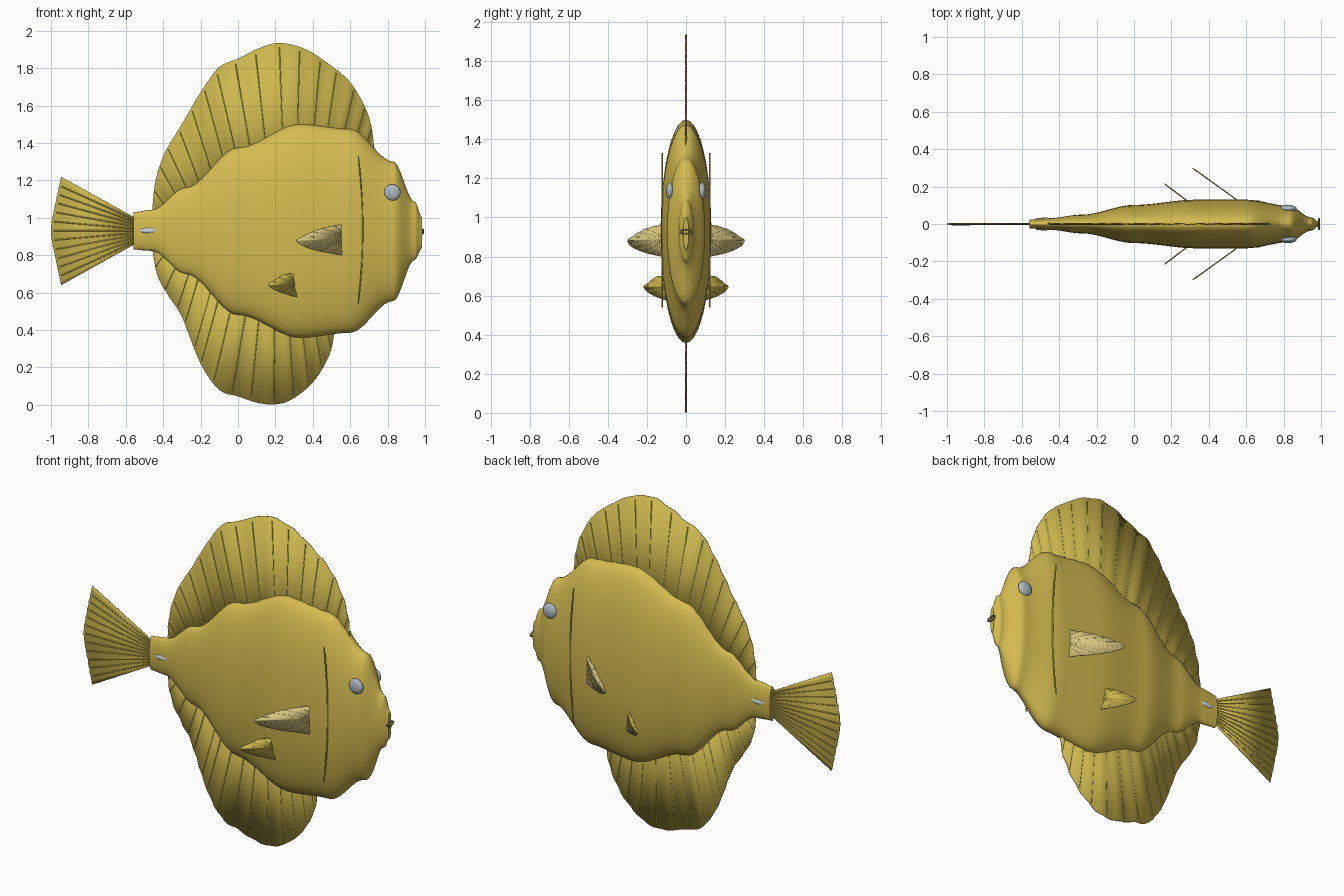
import bpy, bmesh, math
from mathutils import Vector

if "Cube" in bpy.data.objects:
    bpy.data.objects.remove(bpy.data.objects["Cube"])


def material(name, rgb):
    m = bpy.data.materials.new(name)
    m.diffuse_color = (*rgb, 1)
    m.use_nodes = True
    m.node_tree.nodes["Principled BSDF"].inputs["Base Color"].default_value = m.diffuse_color
    return m


BODY = material("golden yellow", (0.66, 0.50, 0.08))
FIN = material("fin yellow", (0.61, 0.48, 0.075))
PALE = material("pale fin yellow", (0.72, 0.60, 0.23))
LINE = material("dark olive", (0.20, 0.15, 0.03))
EYE = material("pale grey blue", (0.42, 0.50, 0.54))
SPINE = material("pale spine", (0.62, 0.70, 0.72))


def finish(name, bm, mat, angle=40):
    bmesh.ops.recalc_face_normals(bm, faces=bm.faces)
    me = bpy.data.meshes.new(name)
    bm.to_mesh(me)
    bm.free()
    ob = bpy.data.objects.new(name, me)
    bpy.context.collection.objects.link(ob)
    me.materials.append(mat)
    bpy.ops.object.select_all(action='DESELECT')
    ob.select_set(True)
    bpy.context.view_layer.objects.active = ob
    bpy.ops.object.shade_smooth_by_angle(angle=math.radians(angle))
    return ob


def tubes(name, paths, radius, mat, cyclic=False):
    cu = bpy.data.curves.new(name, 'CURVE')
    cu.dimensions = '3D'
    cu.bevel_depth = radius
    cu.bevel_resolution = 1
    cu.use_fill_caps = True
    for path in paths:
        sp = cu.splines.new('POLY')
        sp.points.add(len(path) - 1)
        sp.use_cyclic_u = cyclic
        for p, co in zip(sp.points, path):
            p.co = (*co, 1)
    ob = bpy.data.objects.new(name, cu)
    bpy.context.collection.objects.link(ob)
    cu.materials.append(mat)


def spline(pts, n):
    """Catmull-Rom through 2D points, n steps per span."""
    p = [Vector(a) for a in pts]
    p = [2 * p[0] - p[1]] + p + [2 * p[-1] - p[-2]]
    out = []
    for i in range(1, len(p) - 2):
        a, b, c, d = p[i - 1:i + 3]
        for k in range(n):
            t = k / n
            out.append(0.5 * (2 * b + (c - a) * t + (2 * a - 5 * b + 4 * c - d) * t * t
                              + (3 * b - a - 3 * c + d) * t ** 3))
    return out + [p[-2]]


def fin(name, outline, base0, base1, mat, rays, place, ripple=0.004, ray_r=0.0035):
    """Rippled membrane ruled from a base line to a curved edge, plus thin rays."""
    edge = spline(outline, 6)
    length = [0]
    for a, b in zip(edge, edge[1:]):
        length.append(length[-1] + (b - a).length)
    bm = bmesh.new()
    rows = []
    for e, l in zip(edge, length):
        t = l / length[-1]
        b = Vector(base0).lerp(Vector(base1), t)
        w = ripple * math.sin(t * rays * 2 * math.pi)
        rows.append([place(*b, 0), place(*e, w)])
    vs = [[bm.verts.new(p) for p in r] for r in rows]
    for r, s in zip(vs, vs[1:]):
        bm.faces.new((r[0], r[1], s[1], s[0]))
    ob = finish(name, bm, mat)
    so = ob.modifiers.new("thickness", 'SOLIDIFY')
    so.thickness = 0.004
    so.offset = 0
    picks = []
    for k in range(1, rays):
        i = min(range(len(length)), key=lambda j: abs(length[j] - length[-1] * k / rays))
        a, b = Vector(rows[i][0]), Vector(rows[i][1])
        picks.append([a, a.lerp(b, 0.97)])
    tubes(name + "_rays", picks, ray_r, mat)


# Body: elliptical sections (x, top, bottom, half width), eased between stations
ST = [(-0.56, 1.03, 0.83, 0.024), (-0.46, 1.042, 0.823, 0.030), (-0.28, 1.16, 0.70, 0.050),
      (0.0, 1.375, 0.48, 0.102), (0.33, 1.50, 0.358, 0.130), (0.60, 1.475, 0.385, 0.130),
      (0.83, 1.30, 0.555, 0.097), (0.945, 1.085, 0.775, 0.036), (0.985, 1.00, 0.84, 0.014)]
bm = bmesh.new()
rings = []
SIDES, STEPS = 40, 10
for a, b in zip(ST, ST[1:]):
    for k in range(STEPS + (b is ST[-1])):
        t = k / STEPS
        s = t * t * (3 - 2 * t)
        x = a[0] + (b[0] - a[0]) * t
        top, bot, w = (a[i] + (b[i] - a[i]) * s for i in (1, 2, 3))
        ring = []
        for j in range(SIDES):
            an = 2 * math.pi * j / SIDES
            ring.append(bm.verts.new((x, w * math.cos(an),
                                      (top + bot) / 2 + (top - bot) / 2 * math.sin(an))))
        rings.append(ring)
for r, s in zip(rings, rings[1:]):
    for j in range(SIDES):
        k = (j + 1) % SIDES
        bm.faces.new((r[j], r[k], s[k], s[j]))
bm.faces.new(rings[0])
bm.faces.new(rings[-1])
finish("body", bm, BODY)


# Fins on the centre plane
def flat(u, v, w):
    return (u, w, v)


fin("dorsal_fin", [(-0.46, 1.03), (-0.44, 1.2), (-0.39, 1.35), (-0.3, 1.50), (-0.2, 1.67),
                   (-0.1, 1.805), (0, 1.85), (0.11, 1.905), (0.22, 1.935), (0.35, 1.905),
                   (0.46, 1.84), (0.59, 1.735), (0.67, 1.61), (0.71, 1.5), (0.73, 1.36)],
    (-0.42, 1.0), (0.71, 1.25), FIN, 17, flat)
fin("anal_fin", [(-0.46, 0.84), (-0.43, 0.69), (-0.37, 0.58), (-0.3, 0.47), (-0.2, 0.22),
                 (-0.1, 0.08), (0, 0.045), (0.1, 0.012), (0.19, 0.002), (0.28, 0.025), (0.4, 0.12),
                 (0.49, 0.27), (0.52, 0.42)],
    (-0.42, 0.87), (0.51, 0.55), FIN, 15, flat)
fin("tail_fin", [(-0.945, 1.218), (-0.975, 1.08), (-1.0, 0.93), (-0.975, 0.78), (-0.945, 0.64)],
    (-0.55, 1.0), (-0.55, 0.86), FIN, 12, flat, 0.005, 0.004)

# Paired parts on both flanks
for side, s in (("left", 1), ("right", -1)):
    fin("pectoral_fin_" + side,
        [(0.57, 0.965), (0.50, 0.955), (0.42, 0.935), (0.345, 0.9), (0.312, 0.877),
         (0.36, 0.843), (0.45, 0.817), (0.555, 0.80)],
        (0.575, 0.92), (0.565, 0.86), PALE, 9,
        lambda u, v, w: (u, s * (0.118 + (0.565 - u) * 0.72 + w), v), 0.002, 0.0025)
    fin("pelvic_fin_" + side,
        [(0.31, 0.70), (0.25, 0.698), (0.2, 0.67), (0.163, 0.642),
         (0.2, 0.612), (0.26, 0.59), (0.32, 0.575)],
        (0.31, 0.665), (0.30, 0.63), FIN, 7,
        lambda u, v, w: (u, s * (0.112 + (0.30 - u) * 0.75 + w), v), 0.002, 0.0025)

    # Eye: flattened ball
    bm = bmesh.new()
    bmesh.ops.create_uvsphere(bm, u_segments=24, v_segments=14, radius=1)
    for v in bm.verts:
        v.co = (0.825 + 0.044 * v.co.x, s * 0.082 + 0.020 * v.co.y, 1.135 + 0.044 * v.co.z)
    finish("eye_" + side, bm, EYE)

    # Tail spine: small pale blade
    bm = bmesh.new()
    bmesh.ops.create_uvsphere(bm, u_segments=12, v_segments=8, radius=1)
    for v in bm.verts:
        v.co = (-0.48 + 0.045 * v.co.x, s * 0.027 + 0.007 * v.co.y, 0.932 + 0.014 * v.co.z)
    finish("tail_spine_" + side, bm, SPINE)

    # Gill line: slightly bowed rod along the flank
    tubes("gill_line_" + side,
          [[(0.643 + 0.024 * (1 - (k / 8 - 1) ** 2), s * 0.122, 0.54 + 0.79 * k / 16)
            for k in range(17)]], 0.004, BODY)

# Mouth: small oval lip ring
tubes("mouth", [[(0.989, 0.028 * math.cos(k * math.pi / 10), 0.927 + 0.011 * math.sin(k * math.pi / 10))
                 for k in range(20)]], 0.005, LINE, True)
